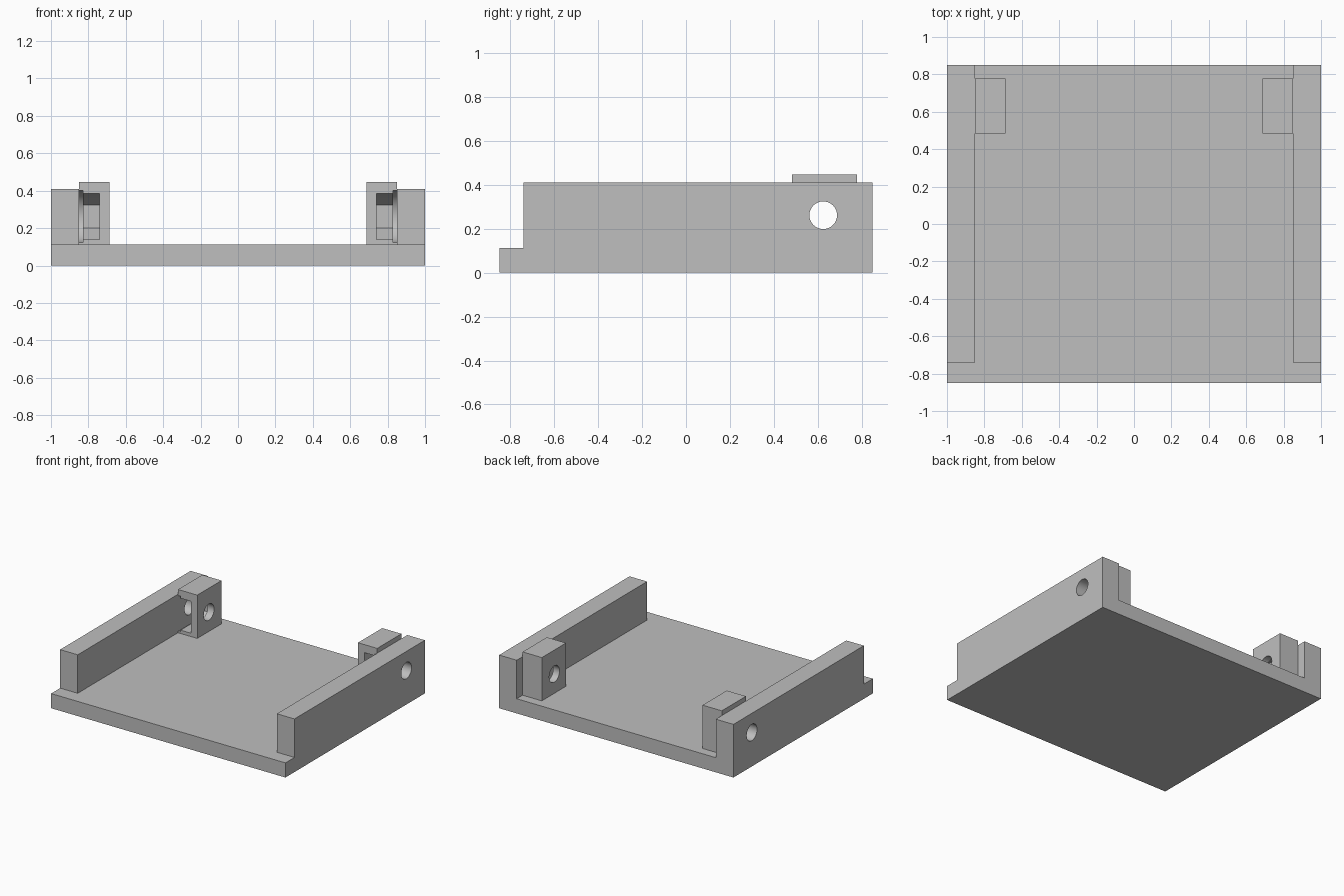
import bpy, bmesh, math
from mathutils import Vector

cube = bpy.data.objects.get("Cube")
if cube:
    bpy.data.objects.remove(cube, do_unlink=True)

grey = bpy.data.materials.new("plain grey")
grey.use_nodes = True
colour = (0.52, 0.52, 0.52, 1)
grey.diffuse_color = colour
grey.node_tree.nodes["Principled BSDF"].inputs["Base Color"].default_value = colour

WIDTH, DEPTH, FLOOR, RAIL_TOP, RAIL_IN = 1.0, 0.85, 0.113, 0.41, 0.85
AXLE_Y, AXLE_Z, AXLE_R = 0.625, 0.262, 0.063


def prism(name, outline, sweep):
    """Closed 3D outline swept along a vector."""
    bm = bmesh.new()
    face = bm.faces.new([bm.verts.new(p) for p in outline])
    swept = bmesh.ops.extrude_face_region(bm, geom=[face])["geom"]
    verts = [v for v in swept if isinstance(v, bmesh.types.BMVert)]
    bmesh.ops.translate(bm, verts=verts, vec=Vector(sweep))
    bmesh.ops.recalc_face_normals(bm, faces=bm.faces)
    mesh = bpy.data.meshes.new(name)
    bm.to_mesh(mesh)
    bm.free()
    mesh.materials.append(grey)
    obj = bpy.data.objects.new(name, mesh)
    bpy.context.collection.objects.link(obj)
    return obj


def box(name, x0, x1, y0, y1, z0, z1):
    return prism(name, [(x0, y0, z0), (x1, y0, z0), (x1, y1, z0), (x0, y1, z0)],
                 (0, 0, z1 - z0))


def bore(name, x0, x1, radius, sides):
    """Round or hexagonal bar on the axle line, one corner pointing up."""
    angles = [2 * math.pi * i / sides for i in range(sides)]
    ring = [(x0, AXLE_Y + radius * math.sin(a), AXLE_Z + radius * math.cos(a))
            for a in angles]
    return prism(name, ring, (x1 - x0, 0, 0))


def slot(name, x0, x1, radius, sides):
    """Like a bore, but its front half runs straight out of the front."""
    half = [math.pi * i / (sides // 2) for i in range(sides // 2 + 1)]
    back = [(x0, AXLE_Y + radius * math.sin(a), AXLE_Z + radius * math.cos(a))
            for a in half]
    front = [(x0, 0.4, AXLE_Z - radius), (x0, 0.4, AXLE_Z + radius)]
    return prism(name, back + front, (x1 - x0, 0, 0))


def cut(obj, *cutters):
    """Subtract the cutters, bake the result and discard them."""
    for cutter in cutters:
        cutter.hide_render = True
        mod = obj.modifiers.new("cut", "BOOLEAN")
        mod.operation, mod.solver, mod.object = "DIFFERENCE", "EXACT", cutter
    graph = bpy.context.evaluated_depsgraph_get()
    mesh = bpy.data.meshes.new_from_object(obj.evaluated_get(graph))
    obj.modifiers.clear()
    obj.data = mesh
    for cutter in cutters:
        bpy.data.objects.remove(cutter, do_unlink=True)


def smooth(obj):
    bpy.ops.object.select_all(action="DESELECT")
    obj.select_set(True)
    bpy.context.view_layer.objects.active = obj
    bpy.ops.object.shade_smooth_by_angle(angle=math.radians(30))


# Tray: channel section with side rails, stepped at the front
right_half = [(WIDTH, 0), (WIDTH, RAIL_TOP), (RAIL_IN, RAIL_TOP), (RAIL_IN, FLOOR)]
section = right_half + [(-x, z) for x, z in reversed(right_half)]
tray = prism("tray_with_side_rails", [(x, -DEPTH, z) for x, z in section],
             (0, 2 * DEPTH, 0))
cut(tray,
    box("front_step_cutter", -1.2, 1.2, -1, -0.74, FLOOR, 0.6),
    bore("axle_hole_cutter", -1.2, 1.2, AXLE_R, 48))
smooth(tray)

# Nut blocks: axle hole, hexagonal nut slot and round washer slot
for side, name in ((1, "left_nut_block"), (-1, "right_nut_block")):
    block = box(name, 0.686, RAIL_IN, 0.483, 0.778, FLOOR, 0.447)
    cut(block,
        bore("block_hole_cutter", 0.6, 0.8, AXLE_R, 48),
        slot("nut_slot_cutter", 0.74, 0.84, 0.123, 6),
        slot("washer_slot_cutter", 0.829, 0.9, 0.138, 48))
    if side < 0:
        bm = bmesh.new()
        bm.from_mesh(block.data)
        bmesh.ops.scale(bm, vec=(-1, 1, 1), verts=bm.verts)
        bmesh.ops.reverse_faces(bm, faces=bm.faces)
        bm.to_mesh(block.data)
        bm.free()
    smooth(block)
